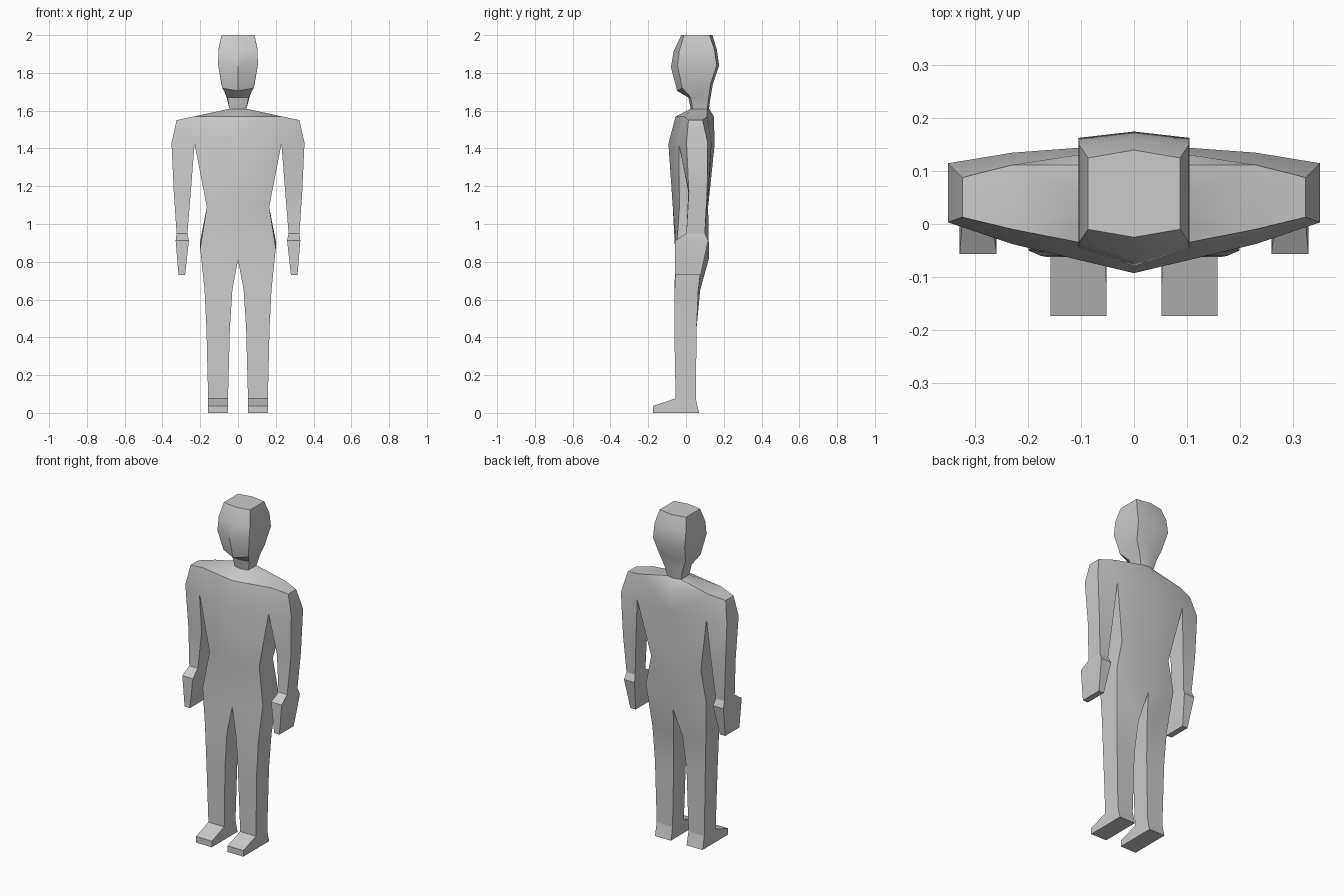
import bpy, bmesh, math

if "Cube" in bpy.data.objects:
    bpy.data.objects.remove(bpy.data.objects["Cube"])

grey = bpy.data.materials.new("plain grey")
grey.diffuse_color = (0.6, 0.6, 0.6, 1)
grey.use_nodes = True
grey.node_tree.nodes["Principled BSDF"].inputs["Base Color"].default_value = grey.diffuse_color


def skin(bm, rings, closed=True, skip=(), cap_start=False, cap_end=False):
    """Join successive rings of points with quads; skip holds (row, side) gaps."""
    rows = [[bm.verts.new(p) for p in r] for r in rings]
    n = len(rows[0])
    for i in range(len(rows) - 1):
        for j in range(n if closed else n - 1):
            if (i, j) not in skip:
                k = (j + 1) % n
                bm.faces.new((rows[i][j], rows[i][k], rows[i + 1][k], rows[i + 1][j]))
    if cap_start:
        bm.faces.new(rows[0])
    if cap_end:
        bm.faces.new(rows[-1])


def finish(name, bm):
    """Mirror the half mesh about x = 0, weld it and make a shaded object."""
    copy = bmesh.ops.duplicate(bm, geom=bm.verts[:] + bm.edges[:] + bm.faces[:])
    for v in copy["geom"]:
        if isinstance(v, bmesh.types.BMVert):
            v.co.x = -v.co.x
    bmesh.ops.remove_doubles(bm, verts=bm.verts, dist=0.0005)
    bmesh.ops.recalc_face_normals(bm, faces=bm.faces)
    mesh = bpy.data.meshes.new(name)
    bm.to_mesh(mesh)
    bm.free()
    mesh.materials.append(grey)
    ob = bpy.data.objects.new(name, mesh)
    bpy.context.collection.objects.link(ob)
    bpy.ops.object.select_all(action='DESELECT')
    ob.select_set(True)
    bpy.context.view_layer.objects.active = ob
    bpy.ops.object.shade_smooth_by_angle(angle=math.radians(30))


def box_ring(x0, x1, y0, y1, z):
    return [(x0, y0, z), (x1, y0, z), (x1, y1, z), (x0, y1, z)]


# Shared joints: shoulder, armpit and hip corners
shoulder_f, shoulder_b = (0.23, -0.01, 1.57), (0.23, 0.112, 1.57)
armpit_f, armpit_b = (0.23, -0.038, 1.425), (0.23, 0.135, 1.425)
hip = [(0, -0.055, 0.81), (0.2, -0.05, 0.87), (0.2, 0.095, 0.91), (0, 0.122, 0.82)]
neck = [(0, 0.025, 1.61), (0.045, 0.035, 1.61), (0.045, 0.112, 1.61), (0, 0.122, 1.61)]

body = bmesh.new()
# Torso, open where the arm joins
skin(body, [
    neck,
    [(0, -0.055, 1.57), shoulder_f, shoulder_b, (0, 0.147, 1.57)],
    [(0, -0.093, 1.425), armpit_f, armpit_b, (0, 0.152, 1.425)],
    [(0, -0.07, 1.09), (0.165, -0.035, 1.09), (0.165, 0.095, 1.09), (0, 0.117, 1.09)],
    hip,
], closed=False, skip={(1, 1)})
# Arm
wrist = box_ring(0.268, 0.325, 0.002, 0.1, 0.95)
skin(body, [
    [shoulder_f, (0.325, 0.013, 1.55), (0.325, 0.088, 1.55), shoulder_b],
    [armpit_f, (0.352, 0.003, 1.43), (0.352, 0.115, 1.43), armpit_b],
    [(0.25, 0.012, 1.17), (0.34, 0.015, 1.17), (0.34, 0.112, 1.17), (0.25, 0.118, 1.17)],
    wrist,
], skip={(0, 3)}, cap_start=True)
# Leg
ankle = box_ring(0.053, 0.158, -0.055, 0.052, 0.077)
skin(body, [
    hip,
    [(0.03, -0.062, 0.65), (0.177, -0.06, 0.65), (0.177, 0.065, 0.65), (0.03, 0.075, 0.65)],
    box_ring(0.043, 0.167, -0.062, 0.056, 0.45),
    ankle,
], skip=())
finish("body", body)

# Hands
hands = bmesh.new()
skin(hands, [
    wrist,
    box_ring(0.26, 0.33, -0.057, 0.117, 0.912),
    box_ring(0.28, 0.315, -0.057, 0.078, 0.73),
], cap_end=True)
finish("hands", hands)

# Feet
feet = bmesh.new()
skin(feet, [
    ankle,
    box_ring(0.052, 0.158, -0.174, 0.06, 0.037),
    box_ring(0.052, 0.158, -0.174, 0.07, 0),
], cap_end=True)
finish("feet", feet)

# Head and neck
head = bmesh.new()
head_rows = [
    neck,
    [(0, 0.012, 1.67), (0.056, 0.025, 1.67), (0.06, 0.12, 1.67), (0, 0.13, 1.67)],
    [(0, -0.047, 1.705), (0.083, -0.02, 1.72), (0.088, 0.13, 1.74), (0, 0.142, 1.74)],
    [(0, -0.08, 1.83), (0.105, -0.045, 1.84), (0.105, 0.163, 1.84), (0, 0.175, 1.84)],
    [(0, -0.065, 1.915), (0.104, -0.035, 1.92), (0.104, 0.15, 1.925), (0, 0.163, 1.925)],
    [(0, -0.025, 2), (0.087, -0.01, 2), (0.087, 0.125, 2), (0, 0.14, 2)],
]
skin(head, head_rows, closed=False, cap_end=True)
finish("head", head)
